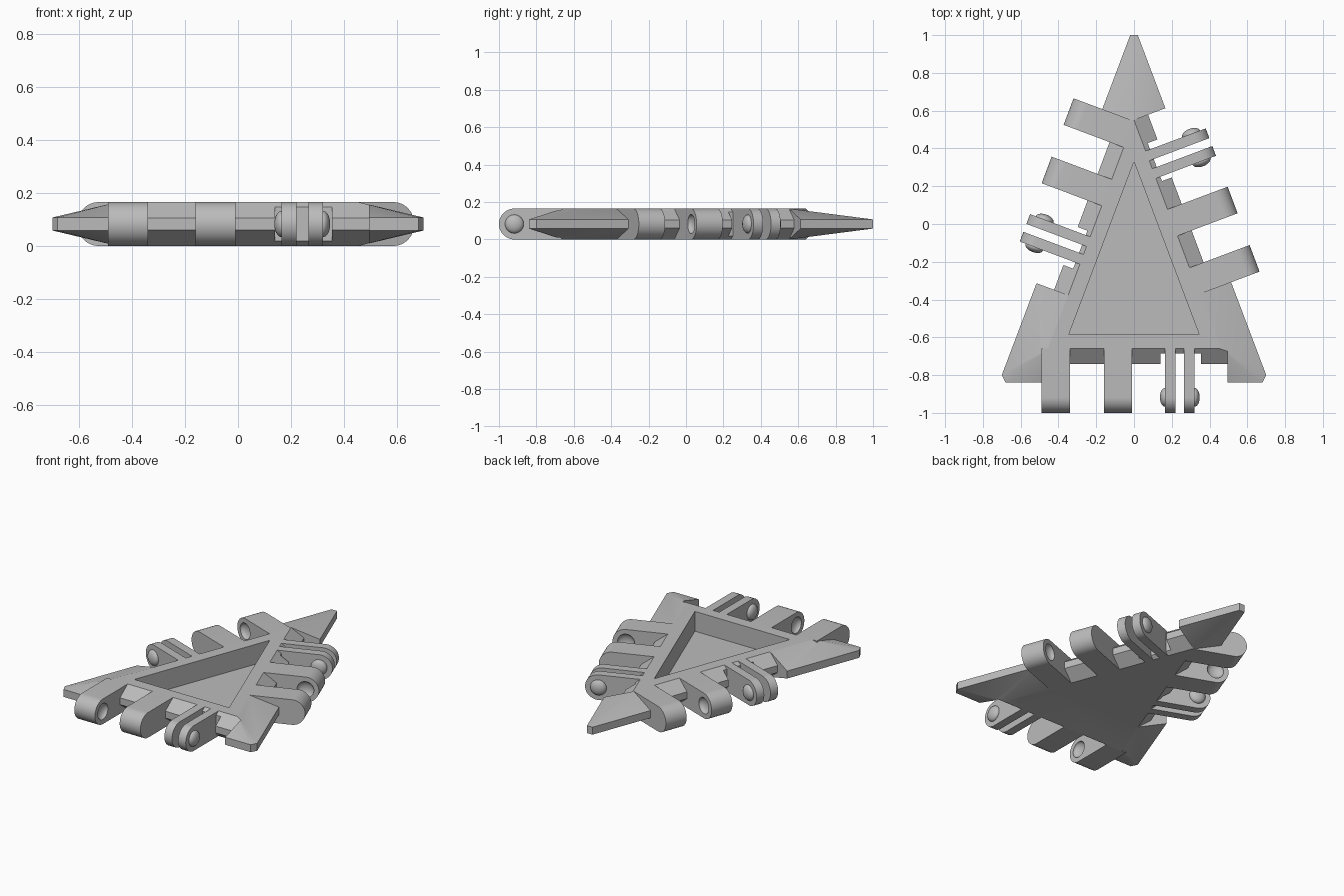
import bpy, bmesh, math
from mathutils import Matrix, Vector

T = 0.165            # plate thickness
MID = T / 2
REACH = 0.34         # how far the hinge lugs stick out
PIVOT = REACH - MID
LEAN = math.radians(110.6)

if "Cube" in bpy.data.objects:
    bpy.data.objects.remove(bpy.data.objects["Cube"], do_unlink=True)

grey = bpy.data.materials.new("plain_grey")
grey.use_nodes = True
grey.diffuse_color = (0.5, 0.5, 0.5, 1)
grey.node_tree.nodes["Principled BSDF"].inputs["Base Color"].default_value = (0.5, 0.5, 0.5, 1)


def make(name, bm, frame=Matrix()):
    bmesh.ops.recalc_face_normals(bm, faces=bm.faces)
    mesh = bpy.data.meshes.new(name)
    bm.to_mesh(mesh)
    bm.free()
    mesh.transform(frame)
    mesh.materials.append(grey)
    ob = bpy.data.objects.new(name, mesh)
    bpy.context.collection.objects.link(ob)
    return ob


def extrude(points, offset):
    """Closed solid from a flat outline pushed along offset."""
    bm = bmesh.new()
    face = bm.faces.new([bm.verts.new(p) for p in points])
    new = bmesh.ops.extrude_face_region(bm, geom=[face])["geom"]
    bmesh.ops.translate(bm, vec=offset, verts=[v for v in new if isinstance(v, bmesh.types.BMVert)])
    return bm


def bar(name, profile, s0, s1, frame):
    """Profile of (outward, up) points swept along an edge from s0 to s1."""
    return make(name, extrude([(s0, -d, z) for d, z in profile], Vector((s1 - s0, 0, 0))), frame)


def ball(name, s, depth, radius, frame):
    bm = bmesh.new()
    place = Matrix.Translation((s, -PIVOT, MID)) @ Matrix.Diagonal((depth, radius, radius, 1))
    turn = Matrix.Rotation(math.pi / 2, 4, 'Y')
    bmesh.ops.create_uvsphere(bm, u_segments=32, v_segments=16, radius=1, matrix=place @ turn)
    return make(name, bm, frame)


def cut(ob, cutter):
    cutter.hide_render = True
    mod = ob.modifiers.new("cut", 'BOOLEAN')
    mod.operation, mod.solver, mod.object = 'DIFFERENCE', 'EXACT', cutter
    bpy.context.view_layer.objects.active = ob
    bpy.ops.object.modifier_apply(modifier=mod.name)
    bpy.data.objects.remove(cutter, do_unlink=True)


def smooth(ob):
    bpy.ops.object.select_all(action='DESELECT')
    ob.select_set(True)
    bpy.context.view_layer.objects.active = ob
    bpy.ops.object.shade_smooth_by_angle(angle=math.radians(30))


# Triangular plate, tapering to thin blunt rims and points
bm = bmesh.new()
for x, y in ((0.02, 1), (0.70, -0.80), (0.68, -0.84)):
    for side in (-1, 1):
        for z in (0.058, 0.107):
            bm.verts.new((side * x, y, z))
for x, y in ((0, 0.55), (0.455, -0.66), (-0.455, -0.66)):
    for z in (0, T):
        bm.verts.new((x, y, z))
bmesh.ops.convex_hull(bm, input=bm.verts)
bmesh.ops.dissolve_limit(bm, angle_limit=0.01, verts=bm.verts, edges=bm.edges)
plate = make("plate", bm)

# Triangular pocket in the top
pocket = [(0, 0.33, 0.035), (-0.345, -0.585, 0.035), (0.345, -0.585, 0.035)]
cut(plate, make("pocket_cutter", extrude(pocket, Vector((0, 0, 0.3)))))

# Cross-sections (outward, up)
rim_cut = [(-0.04, 0.195), (0.08, 0.105), (0.08, 0.06), (-0.04, -0.03), (0.4, -0.03), (0.4, 0.195)]
notch_cut = [(0.025, -0.05), (0.4, -0.05), (0.4, 0.25), (0.025, 0.25)]
arc = [math.pi * (i / 24 - 0.5) for i in range(25)]
lug_shape = [(0, T), (0, 0)] + [(PIVOT + MID * math.cos(a), MID + MID * math.sin(a)) for a in arc]

# Each edge: steep rim, two socket lugs and a pair of ball plates
edges = {"front": ((0, -0.66), 0), "right": ((0.174, 0.087), LEAN), "left": ((-0.174, 0.087), -LEAN)}
parts = [plate]
for edge, ((x, y), angle) in edges.items():
    frame = Matrix.Translation((x, y, 0)) @ Matrix.Rotation(angle, 4, 'Z')
    cut(plate, bar("rim_cutter", rim_cut, -0.49, 0.495, frame))
    cut(plate, bar("notch_cutter", notch_cut, 0.14, 0.355, frame))
    for label, s0, s1, socket in (("outer", -0.49, -0.34, -0.34), ("inner", -0.16, -0.01, -0.16)):
        lug = bar(f"{edge}_{label}_socket_lug", lug_shape, s0, s1, frame)
        cut(lug, ball("socket_cutter", socket, 0.03, 0.052, frame))
        parts.append(lug)
    for label, s0, s1, face in (("first", 0.165, 0.22, 0.165), ("second", 0.265, 0.32, 0.32)):
        parts.append(bar(f"{edge}_{label}_ball_plate", lug_shape, s0, s1, frame))
        parts.append(ball(f"{edge}_{label}_ball", face, 0.028, 0.05, frame))

for ob in parts:
    smooth(ob)
